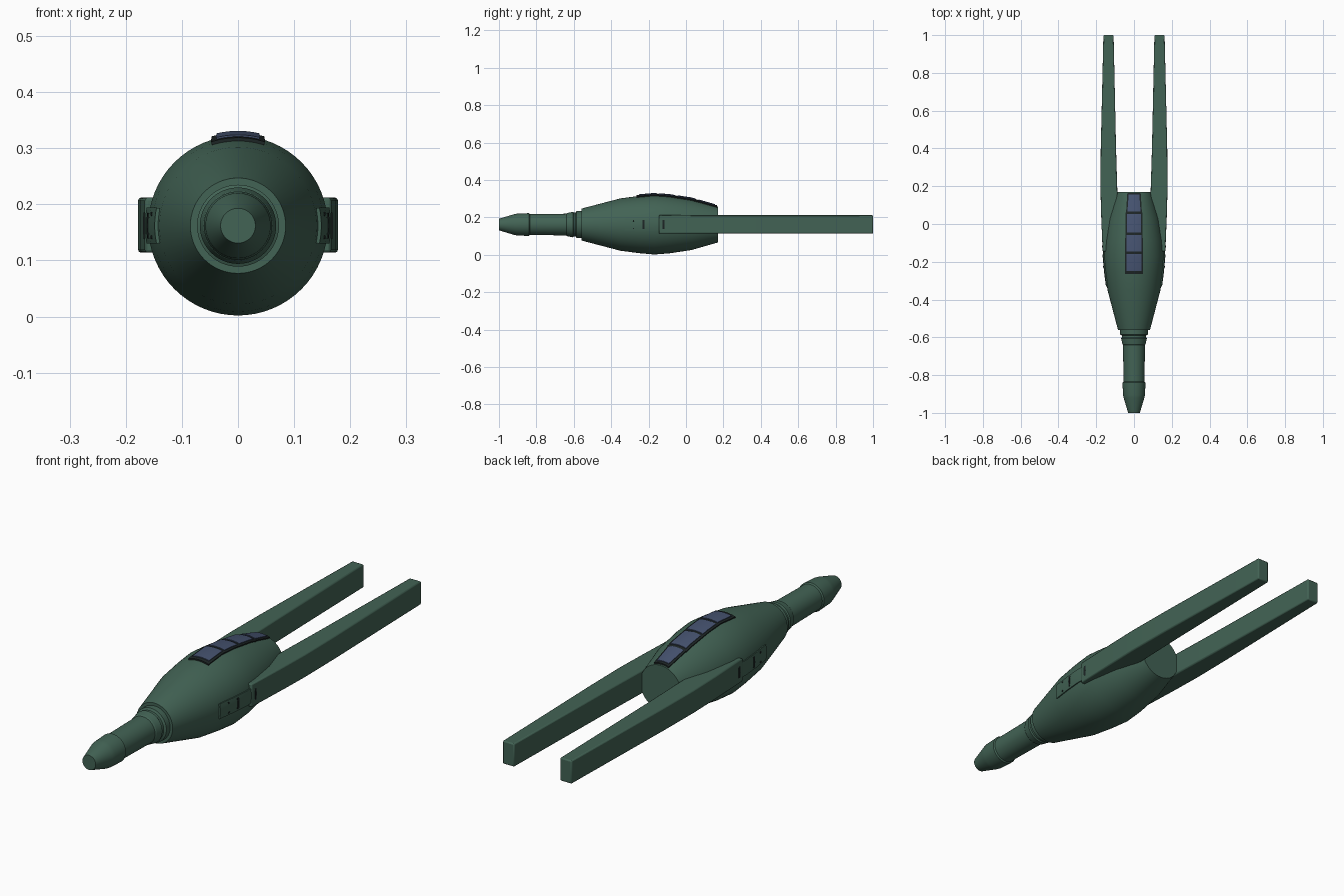
import bpy
import bmesh
import math

cube = bpy.data.objects.get("Cube")
if cube:
    bpy.data.objects.remove(cube, do_unlink=True)

AXIS_Z = 0.162
HULL = [(-0.56, 0.085), (-0.35, 0.14), (-0.25, 0.153), (-0.17, 0.16),
        (-0.09, 0.154), (0.03, 0.136), (0.17, 0.096)]
NECK = [(-1, 0.031), (-0.92, 0.055), (-0.905, 0.058), (-0.84, 0.061), (-0.835, 0.056),
        (-0.8, 0.056), (-0.64, 0.058), (-0.635, 0.062), (-0.605, 0.068), (-0.6, 0.064),
        (-0.59, 0.064), (-0.585, 0.073), (-0.56, 0.073)]


def material(name, r, g, b):
    m = bpy.data.materials.new(name)
    m.use_nodes = True
    m.diffuse_color = (r, g, b, 1)
    m.node_tree.nodes["Principled BSDF"].inputs["Base Color"].default_value = (r, g, b, 1)
    return m


GREEN = material("dull green", 0.055, 0.125, 0.09)
DARK = material("dark frame", 0.012, 0.018, 0.018)
GLASS = material("blue glass", 0.06, 0.085, 0.16)


def finish(name, bm, mat, smooth=True):
    bmesh.ops.recalc_face_normals(bm, faces=bm.faces)
    mesh = bpy.data.meshes.new(name)
    bm.to_mesh(mesh)
    bm.free()
    mesh.materials.append(mat)
    obj = bpy.data.objects.new(name, mesh)
    bpy.context.collection.objects.link(obj)
    if smooth:
        bpy.ops.object.select_all(action="DESELECT")
        bpy.context.view_layer.objects.active = obj
        obj.select_set(True)
        bpy.ops.object.shade_smooth_by_angle(angle=math.radians(20))
    return obj


def lathe(name, profile, mat, sides=64):
    """Turn a (y, radius) profile around the long axis, with capped ends."""
    bm = bmesh.new()
    rings = []
    for y, r in profile:
        angles = [2 * math.pi * i / sides for i in range(sides)]
        rings.append([bm.verts.new((r * math.sin(a), y, AXIS_Z + r * math.cos(a))) for a in angles])
    for a, b in zip(rings, rings[1:]):
        for i in range(sides):
            j = (i + 1) % sides
            bm.faces.new((a[i], a[j], b[j], b[i]))
    bm.faces.new(rings[0])
    bm.faces.new(rings[-1])
    return finish(name, bm, mat)


def hull_radius(y):
    for (y0, r0), (y1, r1) in zip(HULL, HULL[1:]):
        if y <= y1:
            return r0 + (r1 - r0) * (y - y0) / (y1 - y0)
    return HULL[-1][1]


def hull_plate(name, y0, y1, w0, w1, lift, mat, turn=0.0, shift=0.0, across=6):
    """Closed plate that follows the hull; w0 and w1 are half widths at its ends."""
    bm = bmesh.new()
    ys = sorted([y0, y1] + [y for y, r in HULL if y0 < y < y1])
    layers = []
    for height in (-0.004, lift):
        grid = []
        for y in ys:
            r = hull_radius(y)
            w = w0 + (w1 - w0) * (y - y0) / (y1 - y0)
            row = []
            for i in range(across + 1):
                a = turn + (shift + w * (2 * i / across - 1)) / r
                row.append(bm.verts.new(((r + height) * math.sin(a), y,
                                         AXIS_Z + (r + height) * math.cos(a))))
            grid.append(row)
        for p, q in zip(grid, grid[1:]):
            for i in range(across):
                bm.faces.new((p[i], p[i + 1], q[i + 1], q[i]))
        layers.append(grid)
    rims = []
    for g in layers:
        rims.append(g[0] + [row[-1] for row in g[1:]] + g[-1][-2::-1]
                    + [row[0] for row in g[-2:0:-1]])
    low, high = rims
    for i in range(len(low)):
        j = (i + 1) % len(low)
        bm.faces.new((low[i], low[j], high[j], high[i]))
    return finish(name, bm, mat)


# Main body and nose
lathe("hull", HULL, GREEN)
lathe("nose_barrel", NECK, GREEN)

# Canopy: dark frame with four panes
hull_plate("canopy_frame_front", -0.265, 0.06, 0.047, 0.044, 0.006, DARK)
hull_plate("canopy_frame_rear", 0.06, 0.165, 0.041, 0.034, 0.006, DARK)
panes = [(-0.25, -0.158, 0.037, 0.037), (-0.146, -0.058, 0.037, 0.037),
         (-0.046, 0.052, 0.036, 0.035), (0.066, 0.155, 0.033, 0.026)]
for i, (a, b, wa, wb) in enumerate(panes):
    hull_plate(f"canopy_pane_{i + 1}", a, b, wa, wb, 0.009, GLASS)

# Sides: long tapered arms with a slotted mounting plate
ARM = [(0.12, -0.145), (0.166, -0.145), (0.174, 0.05), (0.178, 0.2), (0.176, 0.4),
       (0.162, 1), (0.108, 1), (0.095, 0.4), (0.088, 0.17), (0.088, 0)]
for side, sx in (("left", 1), ("right", -1)):
    bm = bmesh.new()
    base = bm.faces.new([bm.verts.new((sx * x, y, 0.114)) for x, y in ARM])
    up = bmesh.ops.extrude_face_region(bm, geom=[base])
    bmesh.ops.translate(bm, vec=(0, 0, 0.098),
                        verts=[v for v in up["geom"] if isinstance(v, bmesh.types.BMVert)])
    arm = finish(f"{side}_arm", bm, GREEN)
    bevel = arm.modifiers.new("soft_edges", "BEVEL")
    bevel.width = 0.005
    bevel.segments = 2
    bevel.limit_method = "ANGLE"

    turn = sx * math.pi / 2
    hull_plate(f"{side}_mount_plate", -0.33, -0.1, 0.031, 0.031, 0.006, GREEN, turn)
    hull_plate(f"{side}_front_slot", -0.233, -0.223, 0.022, 0.022, 0.008, DARK, turn)
    hull_plate(f"{side}_rear_slot", -0.125, -0.115, 0.022, 0.022, 0.013, DARK, turn)
    for label, z in (("upper", -0.02), ("lower", 0.02)):
        hull_plate(f"{side}_{label}_bolt", -0.284, -0.278, 0.003, 0.003, 0.008, DARK,
                   turn, shift=z)
